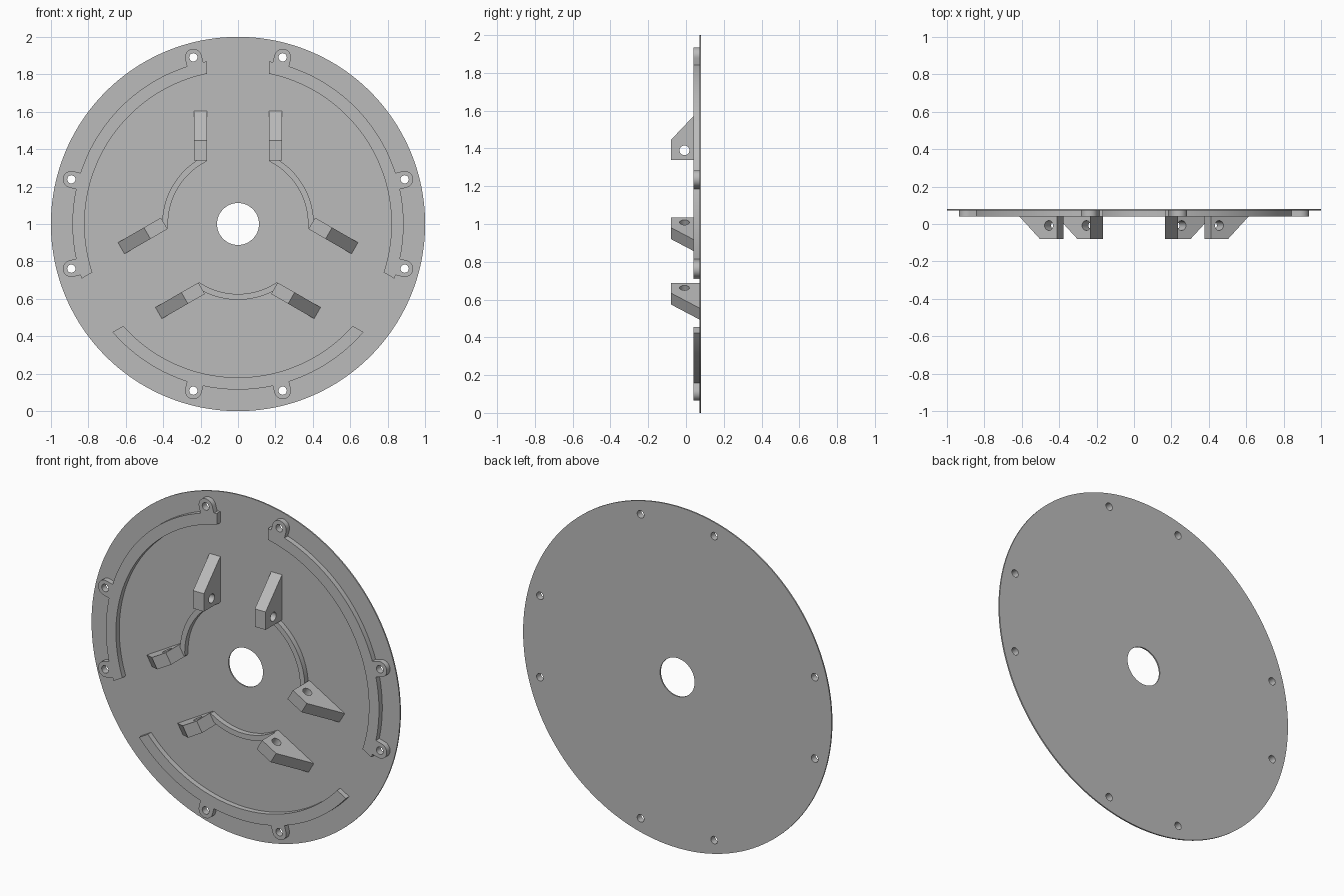
import bpy, bmesh
from math import sin, cos, asin, radians, degrees, pi
from mathutils import Matrix, Vector

cube = bpy.data.objects.get("Cube")
if cube:
    bpy.data.objects.remove(cube, do_unlink=True)

grey = bpy.data.materials.new("plain grey")
grey.use_nodes = True
grey.diffuse_color = (0.5, 0.5, 0.5, 1)
grey.node_tree.nodes["Principled BSDF"].inputs["Base Color"].default_value = (0.5, 0.5, 0.5, 1)

BACK, PLATE, RIB, LUG = 0.08, 0.072, 0.041, -0.08   # depths along y
BOLT_R, HOLE_R, TAB_R = 0.922, 0.022, 0.045
GAP = 0.165                                         # half-width of the open spokes


def polar(r, deg):
    return Vector((r * cos(radians(deg)), r * sin(radians(deg))))


def arc(r, a, b, n, centre=Vector((0, 0))):
    return [centre + polar(r, a + (b - a) * i / n) for i in range(n + 1)]


def circle(r, n, centre=Vector((0, 0))):
    return arc(r, 0, 360, n, centre)[:-1]


def extrude(name, outlines, thickness, matrix):
    """Fill closed outlines (inner ones become holes) and give them thickness."""
    curve = bpy.data.curves.new(name, "CURVE")
    curve.dimensions, curve.fill_mode = "2D", "BOTH"
    curve.extrude = thickness / 2
    for points in outlines:
        spline = curve.splines.new("POLY")
        spline.points.add(len(points) - 1)
        spline.use_cyclic_u = True
        for target, p in zip(spline.points, points):
            target.co = (p[0], p[1], 0, 1)
    temp = bpy.data.objects.new(name + " outline", curve)
    bpy.context.collection.objects.link(temp)
    graph = bpy.context.evaluated_depsgraph_get()
    mesh = bpy.data.meshes.new_from_object(temp.evaluated_get(graph))
    bpy.data.objects.remove(temp, do_unlink=True)
    bpy.data.curves.remove(curve)

    bm = bmesh.new()
    bm.from_mesh(mesh)
    bmesh.ops.remove_doubles(bm, verts=bm.verts, dist=1e-5)
    bm.transform(matrix)
    bmesh.ops.recalc_face_normals(bm, faces=bm.faces)
    bm.to_mesh(mesh)
    bm.free()
    mesh.name = name
    mesh.materials.clear()
    mesh.materials.append(grey)
    obj = bpy.data.objects.new(name, mesh)
    bpy.context.collection.objects.link(obj)
    bpy.ops.object.select_all(action="DESELECT")
    obj.select_set(True)
    bpy.context.view_layer.objects.active = obj
    bpy.ops.object.shade_smooth_by_angle(angle=radians(30))
    return obj


def slab(name, outlines, front, back):
    """Upright slab parallel to the disc, between two depths."""
    place = Matrix.Translation((0, (front + back) / 2, 1)) @ Matrix.Rotation(pi / 2, 4, "X")
    return extrude(name, outlines, back - front, place)


def half_span(r, gap=GAP):
    """Angle from a rib's middle to its end, cut parallel to the spoke."""
    return 60 - degrees(asin(gap / r))


# Disc with its centre bore and bolt holes
segments = {"left": (30, (-15, 15, 75)), "right": (150, (105, 165, 195)), "bottom": (270, (255, 285))}
bolts = [a for _, tabs in segments.values() for a in tabs]
slab("disc", [circle(1, 160), circle(0.112, 48)] +
     [circle(HOLE_R, 20, polar(BOLT_R, a)) for a in bolts], PLATE, BACK)

# Rim ribs with rounded screw tabs, and plain hub ribs
R_IN, R_OUT = 0.82, 0.885
tab_half = degrees(asin(TAB_R / R_OUT))
for side, (mid, tabs) in segments.items():
    outline, start = [], mid - half_span(R_OUT)
    for a in tabs:
        outline += arc(R_OUT, start, a - tab_half, max(2, int((a - start) / 2)))
        outline += arc(TAB_R, a - 90, a + 90, 16, polar(BOLT_R, a))
        start = a + tab_half
    end = mid + half_span(R_OUT)
    outline += arc(R_OUT, start, end, max(2, int((end - start) / 2)))
    outline += arc(R_IN, mid + half_span(R_IN), mid - half_span(R_IN), 48)
    slab(side + "_rim_rib", [outline] + [circle(HOLE_R, 20, polar(BOLT_R, a)) for a in tabs], RIB, PLATE)

    outer, inner = half_span(0.405, 0.168), half_span(0.374, 0.168)
    slab(side + "_hub_rib", [arc(0.405, mid - outer, mid + outer, 32) +
                             arc(0.374, mid + inner, mid - inner, 32)], RIB, PLATE)

# Pairs of sloped lugs with pin holes along each spoke
lug = [(0.34, LUG), (0.445, LUG), (0.605, PLATE), (0.34, PLATE)]
pin = circle(0.026, 24, Vector((0.39, -0.008)))
for spoke, angle in (("top", 90), ("lower_right", 210), ("lower_left", 330)):
    c, s = cos(radians(angle)), sin(radians(angle))
    for n, offset in enumerate((-0.2, 0.2), 1):
        place = Matrix(((c, 0, -s, -s * offset), (0, 1, 0, 0),
                        (s, 0, c, 1 + c * offset), (0, 0, 0, 1)))
        extrude(f"{spoke}_lug_{n}", [lug, pin], 0.07, place)
